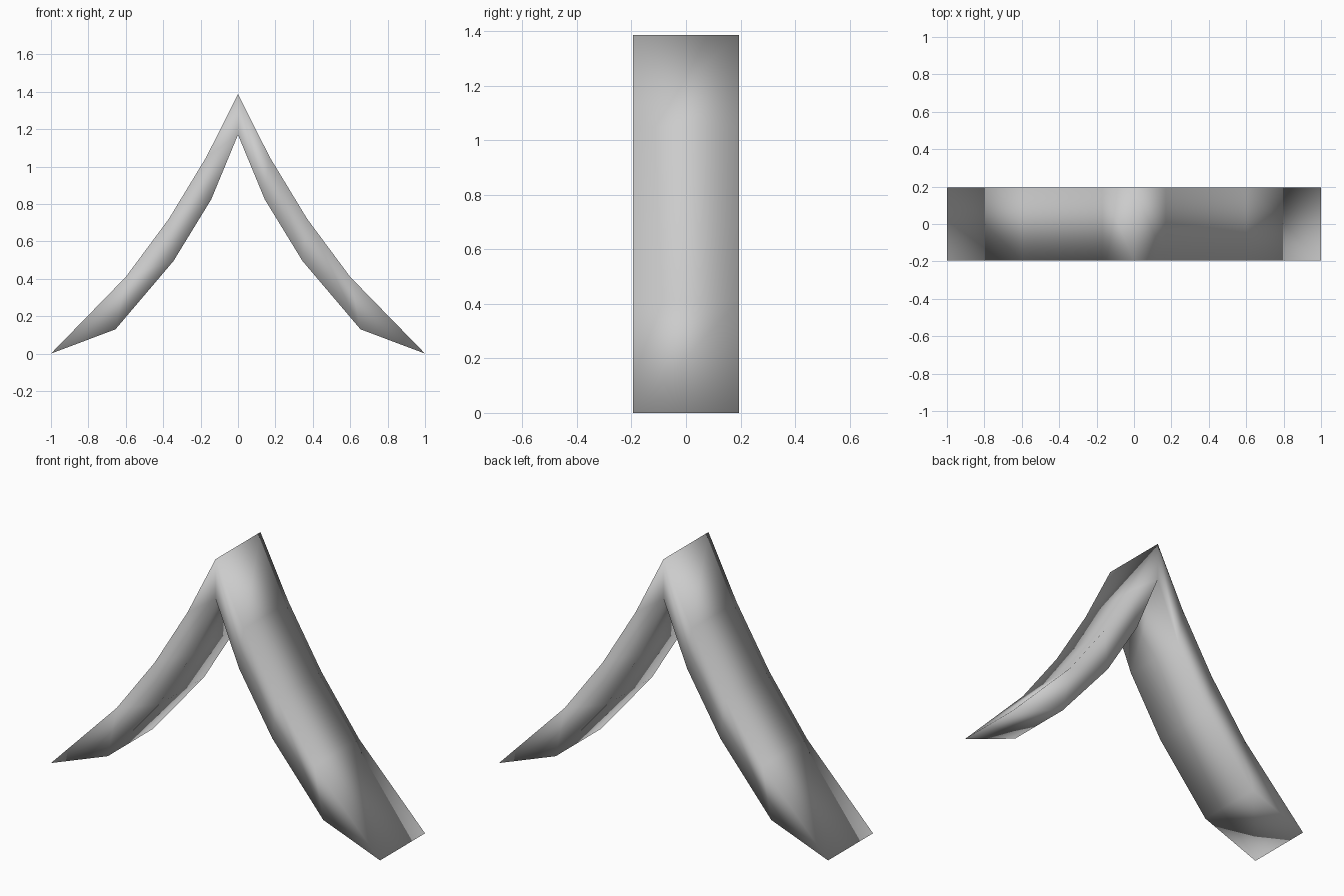
import bpy, bmesh

cube = bpy.data.objects.get("Cube")
if cube:
    bpy.data.objects.remove(cube, do_unlink=True)

grey = bpy.data.materials.new("light grey")
grey.use_nodes = True
colour = (0.6, 0.6, 0.6, 1)
grey.diffuse_color = colour
grey.node_tree.nodes["Principled BSDF"].inputs["Base Color"].default_value = colour

# Half profile of the chevron, from apex to tip
outer = [(0, 1.387), (0.17, 1.05), (0.37, 0.72), (0.6, 0.41)]
inner = [(0, 1.17), (0.143, 0.825), (0.345, 0.495), (0.655, 0.13)]
tip = (1, 0)
half_depth = 0.195


def mirrored(points):
    return [(-x, z) for x, z in reversed(points[1:])] + points


bm = bmesh.new()


def rail(points, y):
    return [bm.verts.new((x, y, z)) for x, z in mirrored(points)]


# Front and back rails share their pointed tips
rails = []
for y in (-half_depth, half_depth):
    left, right = (bm.verts.new((s * tip[0], y, tip[1])) for s in (-1, 1))
    rails.append([[left] + rail(p, y) + [right] for p in (outer, inner)])

(front_out, front_in), (back_out, back_in) = rails
strips = [(front_out, front_in), (front_in, back_in),
          (back_in, back_out), (back_out, front_out)]
for a, b in strips:
    for i in range(len(a) - 1):
        corners = list(dict.fromkeys([a[i], a[i + 1], b[i + 1], b[i]]))
        bm.faces.new(corners)
bmesh.ops.recalc_face_normals(bm, faces=bm.faces)
for face in bm.faces:
    face.smooth = True

mesh = bpy.data.meshes.new("curved_chevron")
bm.to_mesh(mesh)
bm.free()
mesh.materials.append(grey)
bpy.context.collection.objects.link(bpy.data.objects.new("curved_chevron", mesh))
